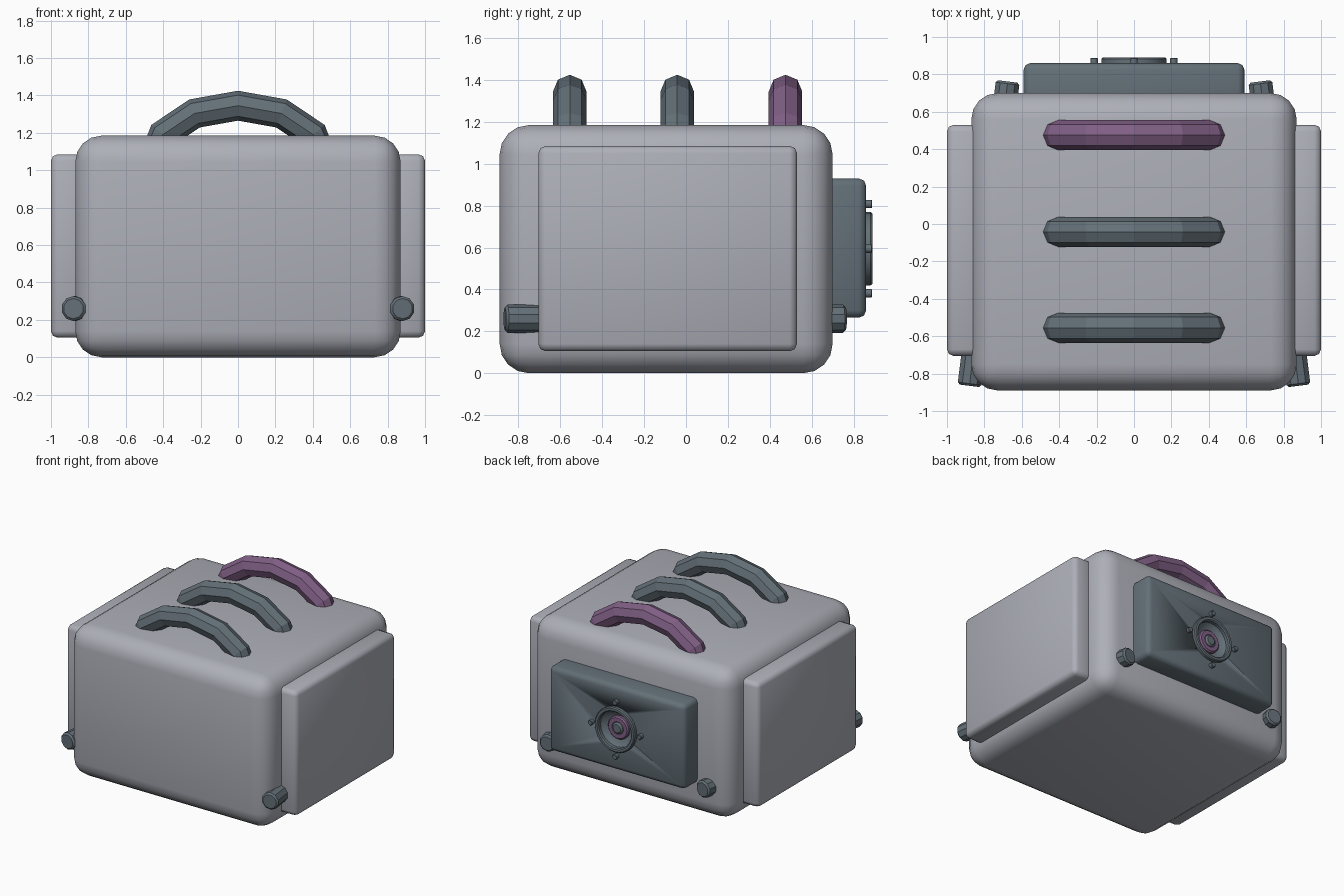
import bpy, bmesh, math
from mathutils import Vector

if "Cube" in bpy.data.objects:
    bpy.data.objects.remove(bpy.data.objects["Cube"])


def material(name, rgb):
    m = bpy.data.materials.new(name)
    m.diffuse_color = (*rgb, 1)
    m.use_nodes = True
    m.node_tree.nodes["Principled BSDF"].inputs["Base Color"].default_value = m.diffuse_color
    return m


GREY = material("light_grey", (0.42, 0.43, 0.48))
SLATE = material("slate", (0.125, 0.16, 0.185))
PURPLE = material("purple", (0.215, 0.115, 0.235))


def finish(name, bm, mat, smooth=None):
    bmesh.ops.recalc_face_normals(bm, faces=bm.faces[:])
    me = bpy.data.meshes.new(name)
    bm.to_mesh(me)
    bm.free()
    me.materials.append(mat)
    ob = bpy.data.objects.new(name, me)
    bpy.context.collection.objects.link(ob)
    bpy.ops.object.select_all(action='DESELECT')
    ob.select_set(True)
    bpy.context.view_layer.objects.active = ob
    if smooth:
        bpy.ops.object.shade_smooth_by_angle(angle=math.radians(smooth))
    return ob


def rounded_box(name, lo, hi, bevel, segments, mat, smooth):
    lo, hi = Vector(lo), Vector(hi)
    bm = bmesh.new()
    bmesh.ops.create_cube(bm, size=1)
    for v in bm.verts:
        v.co = Vector([c * s for c, s in zip(v.co, hi - lo)]) + (lo + hi) / 2
    bmesh.ops.bevel(bm, geom=bm.edges[:], offset=bevel, segments=segments,
                    profile=0.5, affect='EDGES')
    return finish(name, bm, mat, smooth)


def rod(name, a, b, radius, sides, bevel, mat):
    """Cylinder from a to b with bevelled rims."""
    a, b = Vector(a), Vector(b)
    bm = bmesh.new()
    bmesh.ops.create_cone(bm, cap_ends=True, segments=sides, radius1=radius,
                          radius2=radius, depth=(b - a).length)
    if bevel:
        rims = [e for e in bm.edges if abs(e.verts[0].co.z - e.verts[1].co.z) < 1e-5]
        bmesh.ops.bevel(bm, geom=rims, offset=bevel, segments=1, affect='EDGES')
    turn = (b - a).to_track_quat('Z', 'Y')
    for v in bm.verts:
        v.co = turn @ v.co + (a + b) / 2
    return finish(name, bm, mat, 35)


def lathe(name, profile, mat, sides=24):
    """Spin (radius, y) points about the panel's centre axis."""
    bm = bmesh.new()
    vs = [bm.verts.new((r, y, 0)) for r, y in profile]
    edges = [bm.edges.new(p) for p in zip(vs, vs[1:])]
    bmesh.ops.spin(bm, geom=vs + edges, cent=(0, 0, 0), axis=(0, 1, 0),
                   angle=2 * math.pi, steps=sides)
    bmesh.ops.remove_doubles(bm, verts=bm.verts[:], dist=1e-5)
    bmesh.ops.translate(bm, verts=bm.verts[:], vec=(0, 0, 0.595))
    return finish(name, bm, mat, 40)


def arch(name, y, mat):
    """Faceted elliptical hoop, octagonal in section, ends sunk in the body."""
    a, b, r, n = 0.465, 0.31, 0.08, 8
    bm = bmesh.new()
    rings = []
    for k in range(-3, 4):
        t = math.radians(30 * k)
        p = Vector((a * math.sin(t), y, 1.035 + b * math.cos(t)))
        out = Vector((math.sin(t) / a, 0, math.cos(t) / b)).normalized()
        rings.append([bm.verts.new(p + r * (out * math.cos(u) + Vector((0, math.sin(u), 0))))
                      for u in (2 * math.pi * i / n for i in range(n))])
    for p, q in zip(rings, rings[1:]):
        for i in range(n):
            j = (i + 1) % n
            bm.faces.new((p[i], p[j], q[j], q[i]))
    bm.faces.new(rings[0])
    bm.faces.new(rings[-1])
    return finish(name, bm, mat)


# Main body with soft corners
rounded_box("body", (-0.87, -0.89, 0), (0.87, 0.70, 1.185), 0.14, 4, GREY, 60)

# Side panels and the slanted rods that poke out front and back
for s, side in ((1, "right"), (-1, "left")):
    xs = sorted((s * 0.80, s * 1.0))
    rounded_box(side + "_panel", (xs[0], -0.705, 0.105), (xs[1], 0.53, 1.085),
                0.035, 2, GREY, 60)
    rod(side + "_rod", (s * 0.88, -0.865, 0.26), (s * 0.675, 0.762, 0.26),
        0.067, 10, 0.012, SLATE)

# Top arches
for name, y, mat in (("front_arch", -0.555, SLATE), ("middle_arch", -0.042, SLATE),
                     ("rear_arch", 0.475, PURPLE)):
    arch(name, y, mat)

# Rear box with a round recess
box = rounded_box("rear_box", (-0.59, 0.55, 0.265), (0.59, 0.86, 0.93), 0.035, 2, SLATE, 60)
cutter = rod("recess_cutter", (0, 0.80, 0.595), (0, 0.95, 0.595), 0.15, 24, 0, SLATE)
cutter.hide_render = True
bpy.context.view_layer.objects.active = box
cut = box.modifiers.new("recess", 'BOOLEAN')
cut.operation = 'DIFFERENCE'
cut.object = cutter
bpy.ops.object.modifier_apply(modifier="recess")
bpy.data.objects.remove(cutter)

# Dial: rim, sloped dish, coloured ring, centre knob
lathe("dial_rim", [(0.175, 0.85), (0.175, 0.882), (0.168, 0.89), (0.15, 0.89),
                   (0.142, 0.882), (0.142, 0.85), (0.175, 0.85)], SLATE)
lathe("dial_dish", [(0.145, 0.86), (0.13, 0.845), (0.09, 0.82), (0, 0.82)], SLATE)
lathe("dial_ring", [(0.09, 0.81), (0.09, 0.838), (0.08, 0.848), (0.05, 0.848),
                    (0.04, 0.838), (0.04, 0.81)], PURPLE)
lathe("dial_knob", [(0.045, 0.81), (0.045, 0.848), (0.032, 0.86), (0, 0.86)], SLATE)

# Four bolts around the dial
for i in range(4):
    t = math.pi / 2 * i
    x, z = 0.213 * math.cos(t), 0.595 + 0.213 * math.sin(t)
    rod(f"bolt_{i + 1}", (x, 0.84, z), (x, 0.888, z), 0.02, 12, 0.003, SLATE)
